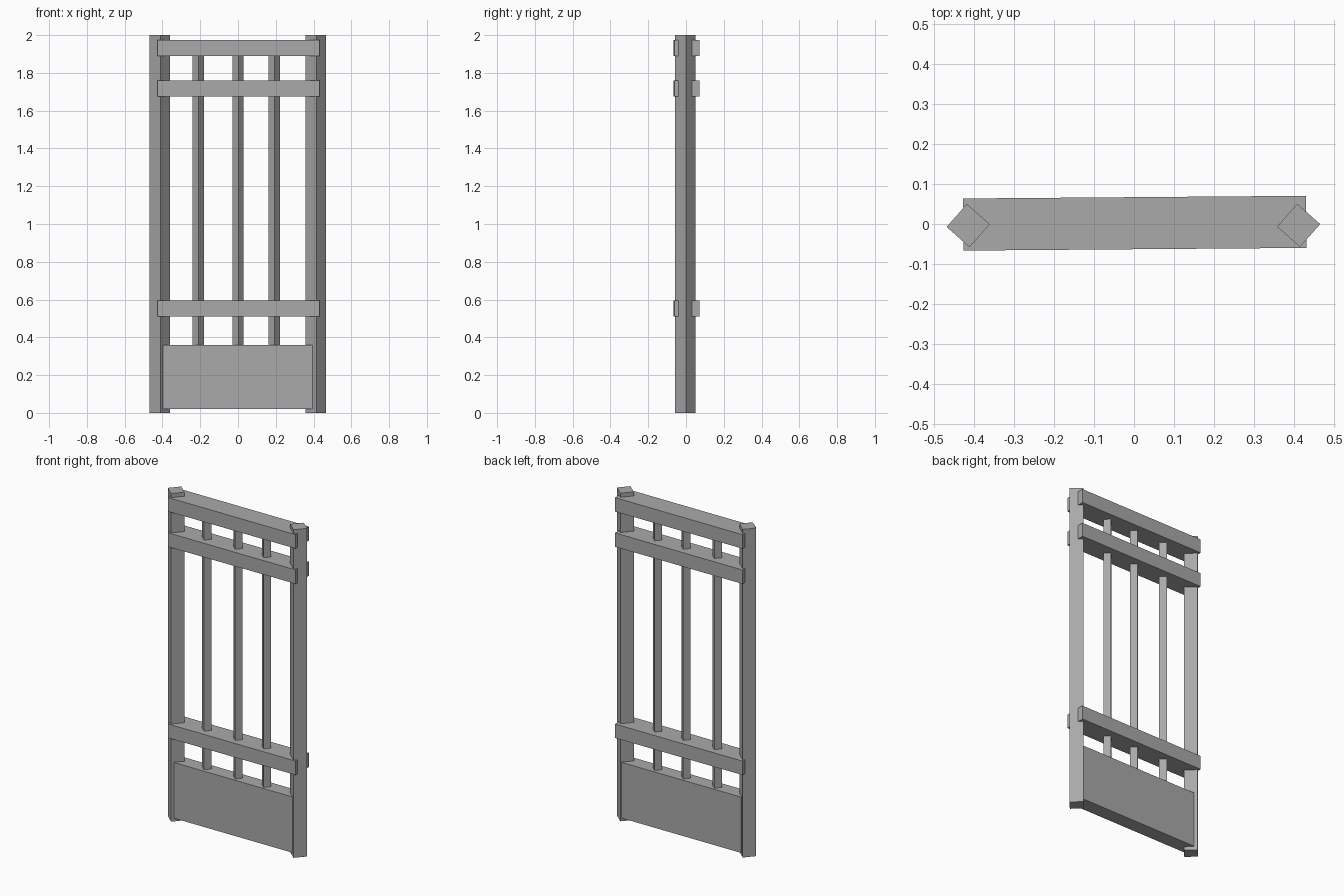
import bpy
from math import radians, sqrt

cube = bpy.data.objects.get("Cube")
if cube:
    bpy.data.objects.remove(cube, do_unlink=True)

# One flat grey for the whole piece
grey = bpy.data.materials.new("grey")
grey.use_nodes = True
colour = (0.4, 0.4, 0.4, 1)
grey.diffuse_color = colour
grey.node_tree.nodes["Principled BSDF"].inputs["Base Color"].default_value = colour


def bar(name, size, x, y, bottom, top, turn):
    """Upright or lying box, turned about z."""
    bpy.ops.mesh.primitive_cube_add(size=1, location=(x, y, (bottom + top) / 2),
                                    rotation=(0, 0, radians(turn)))
    obj = bpy.context.object
    obj.name = name
    obj.scale = (size[0], size[1], top - bottom)
    bpy.ops.object.transform_apply(location=False, rotation=False, scale=True)
    obj.data.materials.append(grey)
    return obj


# Square posts and balusters stand edge-on, turned a little past 45 degrees
EDGE_ON = 48.5
post = 0.108 / sqrt(2)
baluster = 0.06 / sqrt(2)
bar("right_post", (post, post), -0.414, -0.004, 0, 2, EDGE_ON)
bar("left_post", (post, post), 0.411, -0.0035, 0, 2, EDGE_ON)
for name, x in (("right", -0.21), ("middle", 0.0), ("left", 0.192)):
    bar(name + "_baluster", (baluster, baluster), x, 0, 0.3, 1.93, EDGE_ON)

# Cross rails wrap both posts
for name, bottom in (("lower", 0.51), ("upper", 1.675), ("top", 1.89)):
    bar(name + "_rail", (0.856, 0.13), 0.002, 0.002, bottom, bottom + 0.085, 0.45)

# Solid kick panel between the posts
bar("kick_panel", (0.8, 0.088), 0.002, 0, 0.02, 0.36, 0.45)
